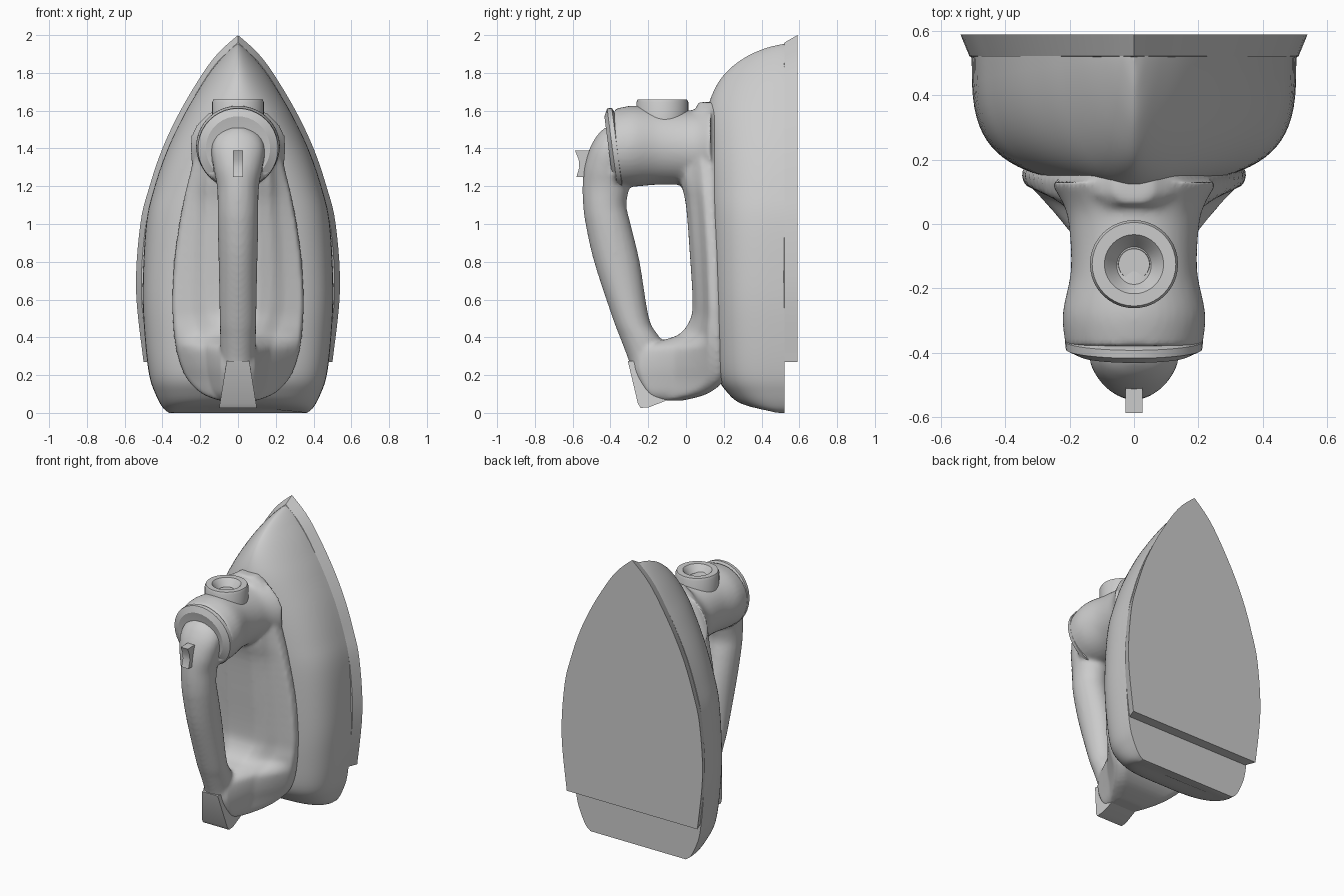
import bpy, bmesh, math

if "Cube" in bpy.data.objects:
    bpy.data.objects.remove(bpy.data.objects["Cube"])

grey = bpy.data.materials.new("plain_grey")
grey.diffuse_color = (0.6, 0.6, 0.6, 1)
grey.use_nodes = True
grey.node_tree.nodes["Principled BSDF"].inputs["Base Color"].default_value = grey.diffuse_color


def resample(rows, k=5):
    """Catmull-Rom smoothing through rows of numbers."""
    out = []
    for i in range(len(rows) - 1):
        a, b, c, d = (rows[max(i - 1, 0)], rows[i], rows[i + 1],
                      rows[min(i + 2, len(rows) - 1)])
        for j in range(k):
            t = j / k
            out.append([0.5 * (2 * q + (r - p) * t + (2 * p - 5 * q + 4 * r - s) * t * t
                               + (3 * q - p - 3 * r + s) * t ** 3)
                        for p, q, r, s in zip(a, b, c, d)])
    return out + [list(rows[-1])]


def loft(bm, rings):
    """Skin closed rings and cap both ends."""
    vs = [[bm.verts.new(p) for p in ring] for ring in rings]
    n = len(vs[0])
    for a, b in zip(vs, vs[1:]):
        for i in range(n):
            bm.faces.new((a[i], a[(i + 1) % n], b[(i + 1) % n], b[i]))
    bm.faces.new(vs[0][::-1])
    bm.faces.new(vs[-1])


def finish(name, bm, angle=35):
    bmesh.ops.recalc_face_normals(bm, faces=bm.faces)
    me = bpy.data.meshes.new(name)
    bm.to_mesh(me)
    bm.free()
    me.materials.append(grey)
    ob = bpy.data.objects.new(name, me)
    bpy.context.collection.objects.link(ob)
    bpy.ops.object.select_all(action='DESELECT')
    ob.select_set(True)
    bpy.context.view_layer.objects.active = ob
    bpy.ops.object.shade_smooth_by_angle(angle=math.radians(angle))
    return ob


def mirrored(half):
    """Close a half outline that starts and ends on x = 0."""
    return half + [(-x, *r) for x, *r in half[-2:0:-1]]


TAU = 2 * math.pi

# soleplate: pointed outline, flaring towards the flat sole
outline = resample([(.5, .27), (.54, .65), (.517, 1.0), (.468, 1.2), (.4, 1.4),
                    (.305, 1.6), (.185, 1.8), (.1, 1.91), (0, 2.0)])


def sole_ring(y, inset):
    half = [(0, y, .27)] + [(x * (1 - inset / .54), y, .27 + (z - .27) * (1 - inset * .8))
                            for x, z in outline]
    return mirrored(half)


bm = bmesh.new()
loft(bm, [sole_ring(.515, .04), sole_ring(.522, .028), sole_ring(.59, 0)])
finish("soleplate", bm)

# body shell: rows of height, half width, front depth, squareness
body = resample([(0, .365, .43, 3), (.03, .4, .29, 3), (.1, .437, .215, 3.2),
                 (.2, .47, .165, 3.3), (.4, .494, .145, 3.3), (.65, .505, .135, 3.3),
                 (1, .487, .12, 3), (1.2, .442, .11, 2.7), (1.4, .372, .105, 2.4),
                 (1.58, .285, .11, 2.1), (1.7, .215, .145, 1.9), (1.8, .15, .21, 1.7),
                 (1.88, .085, .31, 1.6), (1.93, .035, .42, 1.6), (1.953, .002, .515, 1.6)])


def body_ring(z, w, f, n):
    ring = []
    for i in range(41):
        t = math.pi * i / 40
        c, s = math.cos(t), max(math.sin(t), 0)
        x = math.copysign(w * abs(c) ** (2 / n), c)
        lift = .025 * (1 - (x / w) ** 2) * max(0, 1 - z / .2)
        ring.append((x, .522 - (.522 - f) * s ** (2 / n), z + lift))
    return ring


bm = bmesh.new()
loft(bm, [body_ring(*r) for r in body])
finish("body_shell", bm, 40)

# handle: base, grip and barrel fused into one smooth skin
bm = bmesh.new()
# base rows: height, flange half width, column half width, front y, back y
base = resample([(.065, .1, .07, -.19, -.08), (.1, .19, .09, -.22, .05),
                 (.17, .265, .09, -.26, .14), (.25, .305, .09, -.28, .155),
                 (.34, .33, .09, -.25, .15), (.385, .337, .1, -.12, .148),
                 (.42, .342, .12, -.03, .147), (.5, .348, .16, .025, .145),
                 (.6, .352, .18, .035, .142), (.85, .335, .18, .02, .135),
                 (1.1, .295, .17, 0, .12), (1.25, .26, .17, -.03, .115),
                 (1.45, .205, .15, -.03, .1), (1.58, .14, .1, .04, .1),
                 (1.645, .06, .04, .065, .1)], 4)
rings = []
for z, F, c, yf, yb in base:
    e = min(.03, (yb - yf) * .2)
    m = (yf + yb) / 2
    rings.append(mirrored([(0, yb + .06, z), (F * .9, yb + .06, z), (F, yb + .02, z),
                           (F * .97, yb - e, z), (F * .35 + c * .65, m, z),
                           (c, yf + e, z), (c * .6, yf, z), (0, yf, z)]))
loft(bm, rings)
# grip rows: height, front y, back y, half width
grip = resample([(.07, -.2, -.05, .08), (.2, -.275, -.1, .09), (.3, -.312, -.1, .092),
                 (.4, -.35, -.14, .095), (.5, -.388, -.195, .097), (.8, -.487, -.245, .103),
                 (1, -.532, -.293, .108), (1.1, -.545, -.315, .108), (1.2, -.548, -.3, .112),
                 (1.3, -.54, -.3, .13), (1.4, -.51, -.3, .14), (1.47, -.47, -.3, .115),
                 (1.51, -.43, -.3, .06)])
loft(bm, [[(w * math.cos(TAU * i / 24), (a + b) / 2 + (b - a) / 2 * math.sin(TAU * i / 24), z)
           for i in range(24)] for z, a, b, w in grip])
# barrel rows: y, centre height, half width, half height
barrel = resample([(.13, 1.4, .26, .235), (.05, 1.4, .215, .205), (-.03, 1.405, .2, .198),
                   (-.15, 1.412, .197, .204), (-.28, 1.412, .222, .215),
                   (-.38, 1.4, .213, .208)])
loft(bm, [[(a * math.cos(TAU * i / 40), y, cz + b * math.sin(TAU * i / 40))
           for i in range(40)] for y, cz, a, b in barrel])
handle = finish("handle", bm)
fuse = handle.modifiers.new("fuse", 'REMESH')
fuse.mode = 'VOXEL'
fuse.voxel_size = .013
fuse.use_smooth_shade = True
soften = handle.modifiers.new("soften", 'SMOOTH')
soften.factor = .5
soften.iterations = 5

# leaning collar on the front of the barrel
bm = bmesh.new()
loft(bm, [[(r * math.cos(TAU * i / 40),
            y - .13 * r * math.sin(TAU * i / 40), 1.4 + r * math.sin(TAU * i / 40))
           for i in range(40)]
          for y, r in [(-.355, .195), (-.365, .215), (-.39, .212), (-.41, .17), (-.405, .12)]])
finish("barrel_collar", bm, 25)

# steam dial with a dished top
bm = bmesh.new()
loft(bm, [[(r * math.cos(TAU * i / 40), -.125 + r * math.sin(TAU * i / 40), z)
           for i in range(40)]
          for r, z in [(.137, 1.5), (.137, 1.645), (.13, 1.66), (.092, 1.66), (.08, 1.645),
                       (.05, 1.6), (.048, 1.615)]])
finish("steam_dial", bm, 30)


def side_prism(name, profile, width):
    """Side profile (y, z) spread to a half width that depends on height."""
    bm = bmesh.new()
    loft(bm, [[(s * width(z), y, z) for y, z in profile] for s in (-1, 1)])
    return finish(name, bm, 25)


# thumb slide on the grip
side_prism("thumb_slide", [(-.588, 1.39), (-.568, 1.34), (-.565, 1.3), (-.58, 1.25),
                           (-.5, 1.25), (-.48, 1.39)], lambda z: .027)
# cord guard at the heel of the handle
side_prism("cord_guard", [(-.308, .275), (-.255, .05), (-.24, .026), (-.195, .03),
                          (-.03, .095), (-.15, .275)],
           lambda z: .06 + .04 * (.275 - z) / .25)
